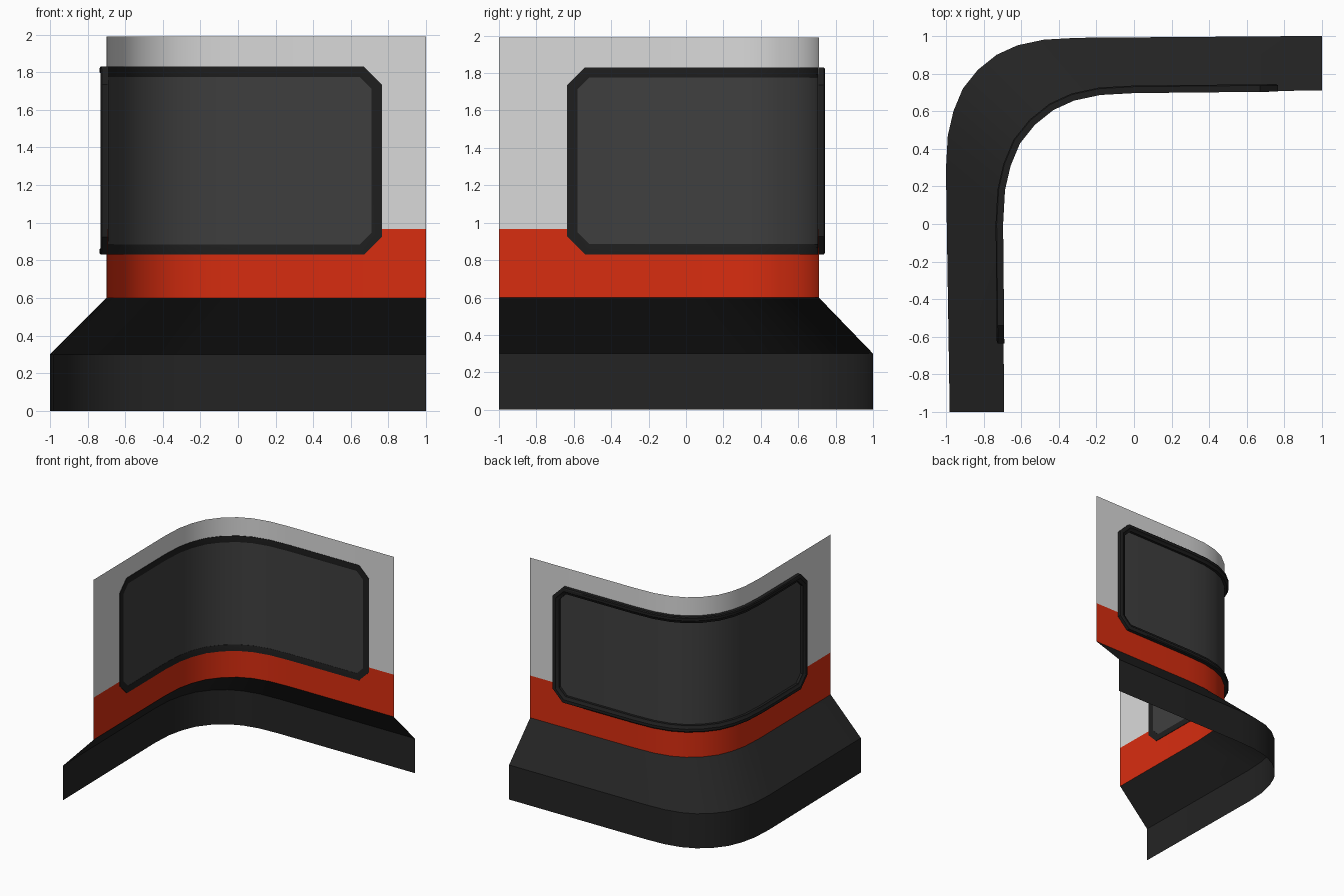
import bpy
import bmesh
import math
from mathutils import Vector

cube = bpy.data.objects.get("Cube")
if cube:
    bpy.data.objects.remove(cube)


def material(name, rgb):
    m = bpy.data.materials.new(name)
    m.use_nodes = True
    m.diffuse_color = (*rgb, 1)
    bsdf = next(n for n in m.node_tree.nodes if n.type == "BSDF_PRINCIPLED")
    bsdf.inputs["Base Color"].default_value = (*rgb, 1)
    bsdf.inputs["Roughness"].default_value = 0.6
    return m


WHITE = material("panel white", (0.7, 0.7, 0.7))
RED = material("stripe red", (0.69, 0.026, 0.005))
BLACK = material("base black", (0.017, 0.017, 0.017))
TRIM = material("frame black", (0.0135, 0.0135, 0.0135))
GLASS = material("glass grey", (0.05, 0.05, 0.05))

# Plan of the wall: a straight run, a rounded corner, a straight run
PATH = [Vector(p) for p in (
    (-0.69, -1), (-0.70, 0), (-0.69, 0.18), (-0.66, 0.31), (-0.61, 0.43),
    (-0.53, 0.53), (-0.43, 0.61), (-0.32, 0.66), (-0.18, 0.69), (0, 0.70), (1, 0.71))]
LAST = len(PATH) - 1
KNOTS = [0.0]
for a, b in zip(PATH, PATH[1:]):
    KNOTS.append(KNOTS[-1] + (b - a).length)
LENGTH = KNOTS[-1]


def outward(i):
    t = (PATH[min(i + 1, LAST)] - PATH[max(i - 1, 0)]).normalized()
    return Vector((-t.y, t.x))


def on_wall(s, z, off=0.0):
    """Point at distance s along the wall, height z, pushed out by off."""
    i = max(k for k in range(LAST) if KNOTS[k] <= s + 1e-6)
    f = (s - KNOTS[i]) / (KNOTS[i + 1] - KNOTS[i])
    p = PATH[i].lerp(PATH[i + 1], f) + outward(i).lerp(outward(i + 1), f) * off
    return (p.x, p.y, z)


def make(name, faces, mat, closed=False):
    """Object from a list of faces, each a list of points."""
    bm = bmesh.new()
    for pts in faces:
        bm.faces.new([bm.verts.new(p) for p in reversed(pts)])
    bmesh.ops.remove_doubles(bm, verts=bm.verts, dist=0.0002)
    if closed:
        bmesh.ops.recalc_face_normals(bm, faces=bm.faces)
    me = bpy.data.meshes.new(name)
    bm.to_mesh(me)
    bm.free()
    me.materials.append(mat)
    ob = bpy.data.objects.new(name, me)
    bpy.context.collection.objects.link(ob)
    bpy.ops.object.select_all(action="DESELECT")
    ob.select_set(True)
    bpy.context.view_layer.objects.active = ob
    bpy.ops.object.shade_smooth_by_angle(angle=math.radians(28))
    return ob


# Window opening with chamfered corners, in wall coordinates
S0, S1, Z0, Z1, CUT = 0.365, LENGTH - 0.235, 0.83, 1.83, 0.095
FLOOR, SPLIT, TOP = 0.6, 0.966, 1.99


def rows(inset):
    """Bottom row, right side, top row and left side of the inset outline."""
    c = CUT - inset * (2 - math.sqrt(2))
    a, b, lo, hi = S0 + inset, S1 - inset, Z0 + inset, Z1 - inset
    cols = [a + c] + KNOTS[1:-1] + [b - c]
    return ([(s, lo) for s in cols], [(b, lo + c), (b, hi - c)],
            [(s, hi) for s in reversed(cols)], [(a, hi - c), (a, lo + c)])


def wall_band(name, edge_z, split_z, row, corner, mat):
    """Band of wall between a level edge and the window opening."""
    faces = []
    for (sa, za), (sb, zb) in zip(row, row[1:]):
        faces.append([(sa, edge_z), (sb, edge_z), (sb, zb), (sa, za)])
    for end, side, (s, z) in ((0, S0, row[0]), (LENGTH, S1, row[-1])):
        faces.append([(end, edge_z), (s, edge_z), (s, z), (side, corner),
                      (side, split_z), (end, split_z)])
    # Wind every face the same way
    for f in faces:
        area = sum(p[0] * q[1] - q[0] * p[1] for p, q in zip(f, f[1:] + f[:1]))
        if area < 0:
            f.reverse()
    make(name, [[on_wall(*p) for p in f] for f in faces], mat)


bottom, right, top, left = rows(0)
wall_band("lower_wall_stripe", FLOOR, SPLIT, bottom, Z0 + CUT, RED)
wall_band("upper_wall_panel", TOP, SPLIT, top[::-1], Z1 - CUT, WHITE)

# Window frame: stepped profile of (inset, offset) swept around the opening
profile = [(0, -0.004), (0, 0.03), (0.008, 0.036), (0.03, 0.036),
           (0.038, 0.028), (0.055, 0.022), (0.055, -0.002), (0.04, -0.004)]
loops = [[on_wall(s, z, off) for s, z in sum(rows(ins), [])] for ins, off in profile]
faces = []
for a, b in zip(loops, loops[1:] + loops[:1]):
    n = len(a)
    for i in range(n):
        j = (i + 1) % n
        faces.append([a[i], a[j], b[j], b[i]])
make("window_frame", faces, TRIM, closed=True)

# Curved window pane
bottom, right, top, left = rows(0.053)
top.reverse()
panes = [[bottom[i], bottom[i + 1], top[i + 1], top[i]] for i in range(len(top) - 1)]
panes += [[bottom[-1], *right, top[-1]], [top[0], *left, bottom[0]]]
make("window_pane", [[on_wall(*p) for p in f] for f in panes], GLASS)

# Base: upright skirt on the outer line, sloping up to the wall
outer = [p + Vector((-0.3, 0.29)) for p in PATH]
outer[0] = Vector((-0.98, -1))
outer[-1] = Vector((1, 1))
levels = [(outer, 0), (outer, 0.3), (PATH, FLOOR)]
faces = []
for (la, za), (lb, zb) in zip(levels, levels[1:]):
    for i in range(LAST):
        faces.append([(*la[i], za), (*la[i + 1], za), (*lb[i + 1], zb), (*lb[i], zb)])
make("sloped_base", faces, BLACK)
